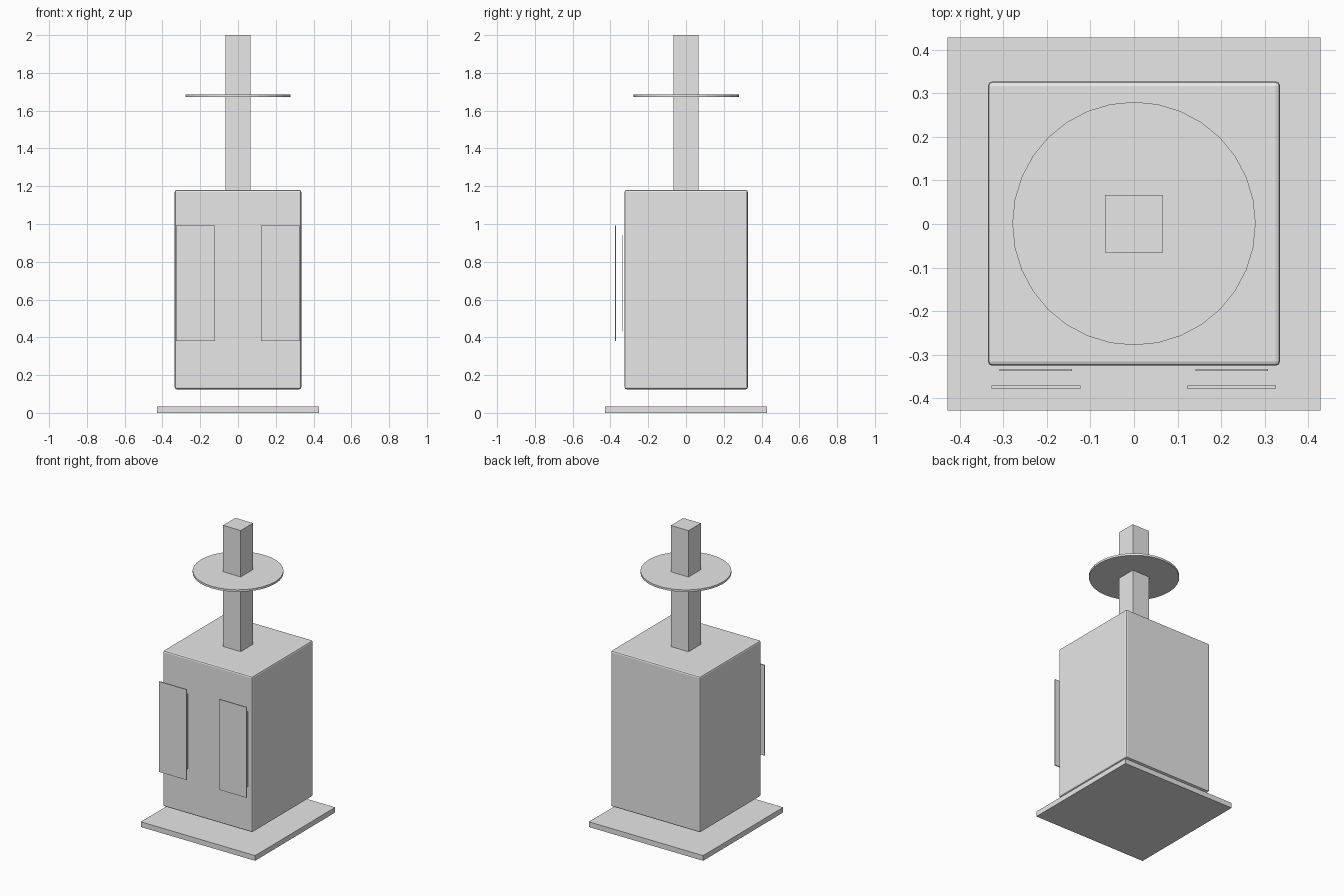
import bpy

if "Cube" in bpy.data.objects:
    bpy.data.objects.remove(bpy.data.objects["Cube"])

grey = bpy.data.materials.new("light_grey")
grey.diffuse_color = (0.8, 0.8, 0.8, 1)
grey.use_nodes = True
grey.node_tree.nodes["Principled BSDF"].inputs["Base Color"].default_value = grey.diffuse_color


def box(name, x, y, z, bevel=0):
    """Box from (min, max) ranges, optionally with rounded edges."""
    bpy.ops.mesh.primitive_cube_add(size=1, location=[(a + b) / 2 for a, b in (x, y, z)])
    ob = bpy.context.object
    ob.name = name
    ob.scale = [b - a for a, b in (x, y, z)]
    bpy.ops.object.transform_apply(location=False, rotation=False, scale=True)
    ob.data.materials.append(grey)
    if bevel:
        mod = ob.modifiers.new("rounded_edges", 'BEVEL')
        mod.width = bevel
        mod.segments = 2
    return ob


# Ground slab
box("base_slab", (-0.428, 0.428), (-0.428, 0.428), (0, 0.035))

# Main body, floating just above the slab
box("body", (-0.335, 0.335), (-0.325, 0.327), (0.125, 1.18), 0.01)

# Square post on top of the body
box("post", (-0.066, 0.066), (-0.065, 0.067), (1.175, 2.0))

# Round collar around the post
bpy.ops.mesh.primitive_cylinder_add(vertices=32, radius=0.279, depth=0.014,
                                    location=(0, 0.001, 1.679))
collar = bpy.context.object
collar.name = "collar_disc"
collar.data.materials.append(grey)

# Paired front panels: a large outer plate and a smaller one behind it
for side, cx in (("left", -0.225), ("right", 0.224)):
    box(side + "_outer_panel", (cx - 0.102, cx + 0.102), (-0.377, -0.370), (0.38, 0.992))
    box(side + "_inner_panel", (cx - 0.083, cx + 0.083), (-0.337, -0.333), (0.432, 0.942))
